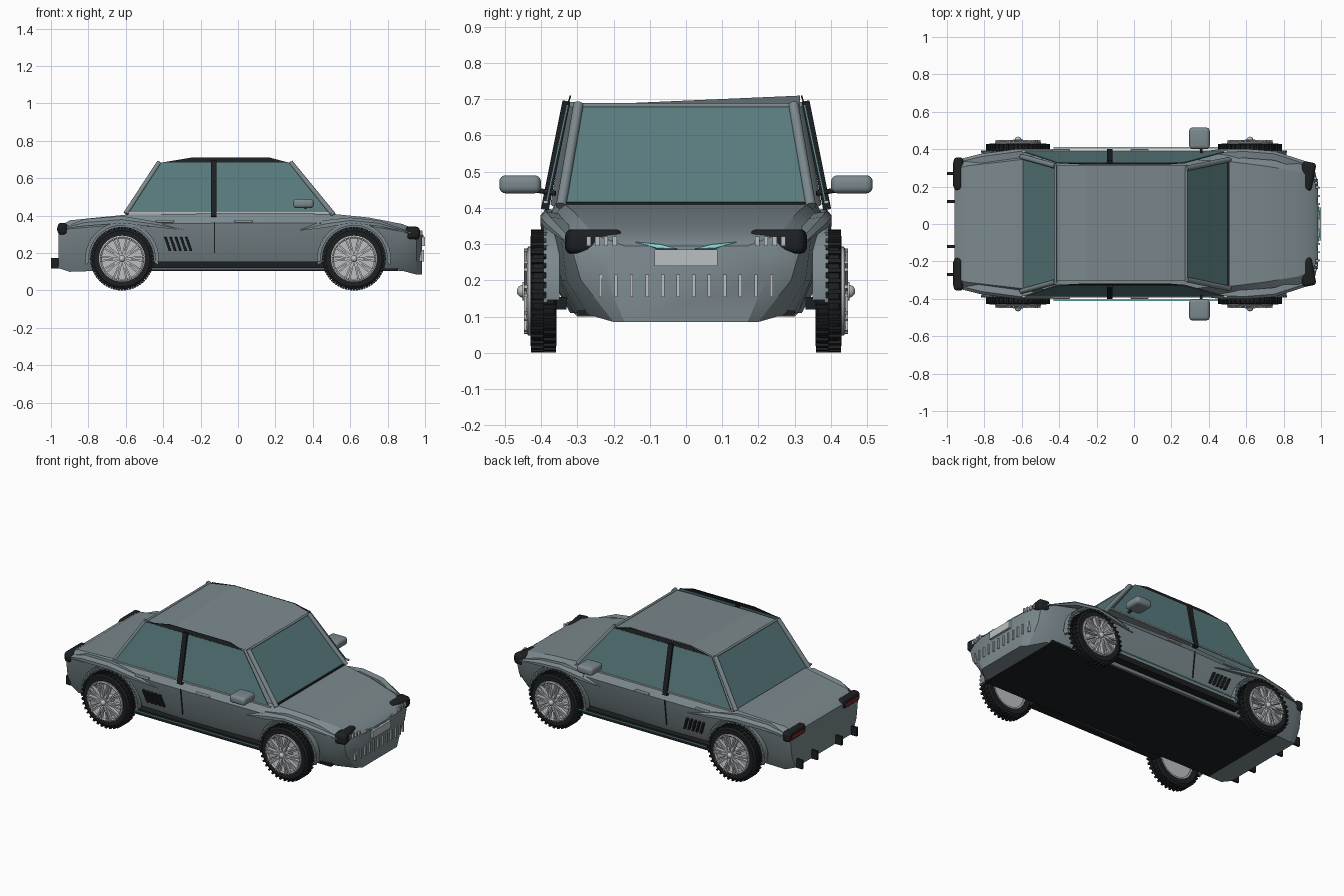
import bpy, bmesh, math
from mathutils import Vector, Matrix

if "Cube" in bpy.data.objects:
    bpy.data.objects.remove(bpy.data.objects["Cube"])


def mat(name, r, g, b, a=1):
    m = bpy.data.materials.new(name)
    m.diffuse_color = (r, g, b, a)
    m.use_nodes = True
    m.node_tree.nodes["Principled BSDF"].inputs["Base Color"].default_value = m.diffuse_color
    return m


PAINT = mat("paint", .20, .25, .27)
GLASS = mat("glass", .10, .20, .21, .8)
BLACK = mat("black", .012, .014, .016)
METAL = mat("metal", .50, .53, .54)
TEAL = mat("teal", .25, .75, .72)
RED = mat("red", .4, .02, .02)


def finish(name, bm, material, smooth=None):
    bmesh.ops.recalc_face_normals(bm, faces=bm.faces)
    me = bpy.data.meshes.new(name)
    bm.to_mesh(me)
    bm.free()
    ob = bpy.data.objects.new(name, me)
    bpy.context.collection.objects.link(ob)
    me.materials.append(material)
    if smooth:
        bpy.ops.object.select_all(action='DESELECT')
        ob.select_set(True)
        bpy.context.view_layer.objects.active = ob
        bpy.ops.object.shade_smooth_by_angle(angle=math.radians(smooth))
    return ob


def loft(name, rings, material, smooth=None, cap=True, closed=False):
    bm = bmesh.new()
    vs = [[bm.verts.new(p) for p in r] for r in rings]
    n = len(rings[0])
    for k in range(len(vs) if closed else len(vs) - 1):
        a, b = vs[k], vs[(k + 1) % len(vs)]
        for i in range(n):
            j = (i + 1) % n
            bm.faces.new((a[i], a[j], b[j], b[i]))
    if cap and not closed:
        bm.faces.new(vs[0])
        bm.faces.new(vs[-1])
    return finish(name, bm, material, smooth)


def add_box(bm, c, size, rot=None):
    M = Matrix.Translation(c) @ (rot or Matrix()) @ Matrix.Diagonal((*size, 1))
    bmesh.ops.create_cube(bm, size=1, matrix=M)


def box(name, c, size, material, rot=None, bevel=0):
    bm = bmesh.new()
    add_box(bm, c, size, rot)
    if bevel:
        bmesh.ops.bevel(bm, geom=bm.edges[:], offset=bevel, segments=4, affect='EDGES', profile=.5)
    return finish(name, bm, material, 40 if bevel else None)


def rod(name, p, q, r, material, seg=16):
    p, q = Vector(p), Vector(q)
    d = q - p
    bm = bmesh.new()
    M = Matrix.Translation((p + q) / 2) @ d.to_track_quat('Z', 'Y').to_matrix().to_4x4()
    bmesh.ops.create_cone(bm, cap_ends=True, segments=seg, radius1=r, radius2=r, depth=d.length, matrix=M)
    return finish(name, bm, material, 40)


def panel(name, pts, material, thick=.006):
    n = (Vector(pts[1]) - Vector(pts[0])).cross(Vector(pts[2]) - Vector(pts[0])).normalized() * thick / 2
    return loft(name, [[Vector(p) + n for p in pts], [Vector(p) - n for p in pts]], material)


def lathe(name, prof, c, s, material, seg=48):
    # profile of (radius, depth) turned about the wheel axle
    rings = []
    for k in range(seg):
        a = 2 * math.pi * k / seg
        rings.append([(c[0] + r * math.cos(a), s * y, c[1] + r * math.sin(a)) for r, y in prof])
    return loft(name, rings, material, 35, closed=True)


# Body shell: x, then (half width, z) for sill, lower side, shoulder, deck edge
sections = [
    (-.96, (.28, .12), (.32, .20), (.335, .31), (.29, .34)),
    (-.90, (.30, .10), (.34, .20), (.355, .33), (.31, .375)),
    (-.60, (.31, .11), (.35, .20), (.38, .355), (.345, .405)),
    (-.10, (.32, .11), (.37, .20), (.39, .36), (.36, .412)),
    (.50, (.31, .11), (.35, .20), (.385, .36), (.335, .41)),
    (.70, (.30, .11), (.345, .20), (.37, .345), (.31, .39)),
    (.88, (.27, .105), (.33, .20), (.345, .315), (.28, .355)),
    (.955, (.20, .085), (.29, .20), (.315, .285), (.25, .325)),
    (.985, (.17, .085), (.22, .20), (.22, .265), (.17, .295)),
]
rings = []
for x, *h in sections:
    rings.append([(x, w, z) for w, z in h] + [(x, -w, z) for w, z in reversed(h)])
loft("body_shell", rings, PAINT, 25)
box("underbody", (-.02, 0, .11), (1.75, .60, .014), BLACK)

# Cabin: glass, pillars and the tilted roof panel
panel("windscreen", [(.50, -.335, .41), (.50, .335, .41), (.28, .285, .68), (.28, -.285, .68)], GLASS)
panel("rear_window", [(-.59, -.35, .41), (-.59, .35, .41), (-.42, .295, .68), (-.42, -.295, .68)], GLASS)
bm = bmesh.new()
low = [bm.verts.new((x, -.305, z)) for x, z in ((-.425, .68), (-.25, .683), (.17, .683), (.285, .68))]
high = [bm.verts.new((x, .315, z)) for x, z in ((-.425, .68), (-.25, .71), (.17, .71), (.285, .68))]
for i in range(3):
    bm.faces.new((low[i], low[i + 1], high[i + 1], high[i]))
bmesh.ops.solidify(bm, geom=bm.faces[:], thickness=.006)
finish("roof_panel", bm, PAINT)
rod("front_roof_rail", (.28, -.30, .682), (.28, .30, .682), .007, PAINT)
rod("rear_roof_rail", (-.42, -.31, .682), (-.42, .31, .682), .007, PAINT)
box("cowl_strip", (.50, 0, .412), (.02, .66, .008), BLACK)

for s in (1, -1):
    side = "left" if s > 0 else "right"
    rod(side + "_front_pillar", (.51, s * .345, .405), (.28, s * .297, .685), .014, PAINT)
    rod(side + "_rear_pillar", (-.60, s * .36, .41), (-.42, s * .31, .685), .014, PAINT)
    panel(side + "_side_window", [(-.585, s * .385, .415), (.485, s * .385, .415),
                                  (.27, s * .327, .685), (-.41, s * .327, .685)], GLASS)
    panel(side + "_roof_edge", [(-.41, s * .327, .683), (.27, s * .327, .683),
                                (.17, s * .319, .71), (-.25, s * .319, .71)], BLACK, .004)
    panel(side + "_centre_pillar", [(-.145, s * .39, .395), (-.115, s * .39, .395),
                                    (-.115, s * .33, .695), (-.145, s * .33, .695)], BLACK, .022)
    box(side + "_belt_trim", (-.05, s * .387, .416), (1.10, .012, .008), METAL)
    # Doors: seams, handles, vents and sills
    for x, z0 in ((-.125, .2), (-.48, .33), (.44, .33)):
        panel(side + "_door_seam", [(x - .003, s * .371, z0), (x + .003, s * .371, z0),
                                    (x + .003, s * .391, .362), (x - .003, s * .391, .362)], BLACK, .006)
    for x in (-.39, .03):
        box(side + "_door_handle", (x, s * .392, .37), (.095, .016, .011), METAL, bevel=.003)
    for k in range(5):
        x = -.395 + k * .028
        panel(side + "_vent", [(x, s * .382, .285), (x + .013, s * .382, .285),
                               (x + .038, s * .37, .212), (x + .025, s * .37, .212)], BLACK, .016)
    box(side + "_sill", (.0, s * .355, .137), (.94, .05, .035), BLACK)
    box(side + "_sill_trim", (.02, s * .408, .155), (.90, .006, .006), TEAL)
    # Door mirror
    rod(side + "_mirror_stalk", (.365, s * .36, .44), (.355, s * .42, .45), .007, BLACK)
    box(side + "_mirror", (.35, s * .458, .465), (.11, .115, .05), PAINT, bevel=.018)
    # Lamps
    R = Matrix.Rotation(-s * .18, 4, 'Z')
    box(side + "_headlamp", (.925, s * .255, .307), (.075, .155, .068), BLACK, R, .02)
    for k in range(5):
        y = .197 + k * .024
        box(side + "_headlamp_led", (.968 - .18 * (y - .255), s * y, .308), (.014, .012, .026), METAL)
    panel(side + "_nose_light", [(.988, s * .025, .284), (.985, s * .08, .286),
                                 (.972, s * .14, .303), (.985, s * .07, .296)], TEAL, .012)
    box(side + "_tail_lamp", (-.938, s * .268, .33), (.052, .175, .062), BLACK, bevel=.018)
    box(side + "_tail_strip", (-.964, s * .265, .328), (.008, .125, .014), RED)
    for y in (.12, .27):
        box(side + "_diffuser_fin", (-.972, s * y, .145), (.056, .014, .055), BLACK)
    rod(side + "_wiper", (.425, s * .215, .455), (.468 - .055, s * .16, .505), .004, BLACK, 8)
    # Swept fenders: x, top z, bottom z, outer y
    for label, st in (("front", [(.33, .325, .32, .385), (.46, .375, .335, .40), (.60, .39, .36, .402),
                                 (.75, .375, .345, .39), (.95, .305, .30, .325)]),
                      ("rear", [(-.94, .335, .33, .345), (-.82, .382, .345, .375), (-.62, .398, .36, .402),
                                (-.45, .37, .34, .40), (-.28, .325, .32, .385)])):
        loft(f"{side}_{label}_fender", [[(x, s * y, b), (x, s * y, (t + b) / 2), (x, s * (y - .015), t),
                                         (x, s * (y - .05), t - .005), (x, s * (y - .05), b)]
                                        for x, t, b, y in st], PAINT, 30)

    # Wheels
    for label, cx in (("front", .62), ("rear", -.62)):
        n = f"{side}_{label}_"
        c = (cx, .17)
        lathe(n + "tyre", [(.118, .36), (.15, .357), (.162, .365), (.162, .422), (.15, .430), (.118, .428)],
              c, s, BLACK)
        lathe(n + "rim", [(.108, .362), (.122, .362), (.123, .436), (.116, .440), (.108, .434)], c, s, METAL)
        rod(n + "wheel_back", (cx, s * .368, .17), (cx, s * .376, .17), .112, METAL, 40)
        bm = bmesh.new()
        for k in range(72):
            a = math.pi * k / 36
            y = .376 if k % 2 else .411
            add_box(bm, (cx + .164 * math.cos(a), s * y, .17 + .164 * math.sin(a)), (.012, .034, .012),
                    Matrix.Rotation(-a, 4, 'Y'))
        finish(n + "tread", bm, BLACK)
        bm = bmesh.new()
        for k in range(10):
            for d in (-.1, .1):
                a = math.pi * k / 5 + d
                add_box(bm, (cx + .067 * math.cos(a), s * .437, .17 + .067 * math.sin(a)), (.105, .022, .009),
                        Matrix.Rotation(-a, 4, 'Y'))
        finish(n + "spokes", bm, METAL)
        rod(n + "axle_hub", (cx, s * .37, .17), (cx, s * .452, .17), .026, METAL, 24)
        bm = bmesh.new()
        bmesh.ops.create_uvsphere(bm, u_segments=16, v_segments=10, radius=.018,
                                  matrix=Matrix.Translation((cx, s * .449, .17)))
        finish(n + "hub_cap", bm, METAL, 60)
        # Arch lip with studs
        arc = [math.pi * (-.04 + 1.08 * k / 24) for k in range(25)]
        loft(n + "arch_lip", [[(cx + r * math.cos(a), s * y, .17 + r * math.sin(a))
                               for r, y in ((.178, .35), (.196, .35), (.196, .386), (.178, .386))]
                              for a in arc], PAINT, 35)
        bm = bmesh.new()
        for a in arc:
            add_box(bm, (cx + .190 * math.cos(a), s * .388, .17 + .190 * math.sin(a)), (.014, .012, .012),
                    Matrix.Rotation(-a, 4, 'Y'))
        finish(n + "arch_studs", bm, PAINT)

# Nose: plate and grille slats
box("front_plate", (.992, 0, .262), (.016, .175, .046), METAL)
for k in range(12):
    y = -.236 + k * .0429
    x = .987 if abs(y) < .21 else .978
    box("grille_slat", (x, y, .185), (.014, .009, .062), METAL)
